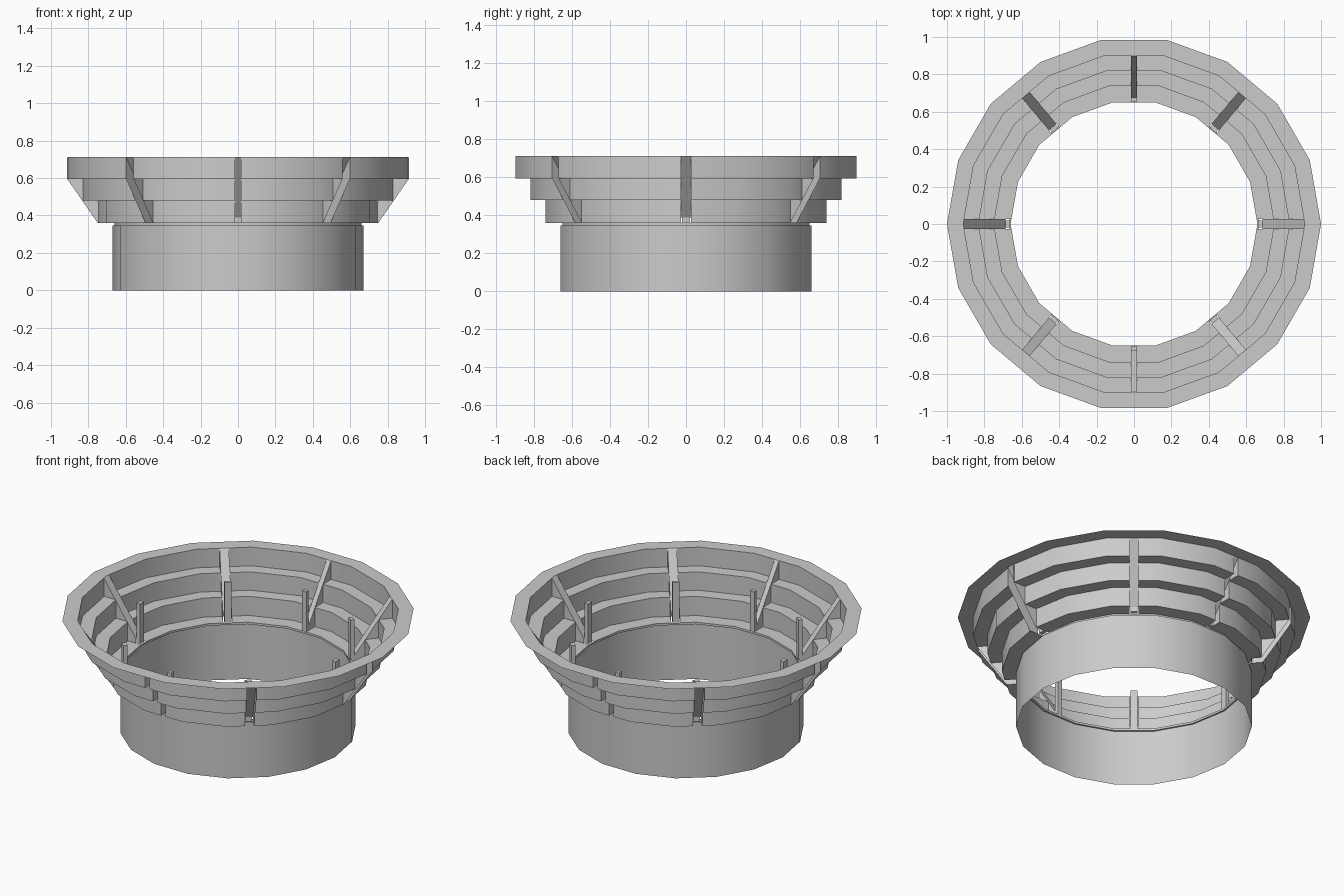
import bpy, bmesh, math
from mathutils import Vector

cube = bpy.data.objects.get("Cube")
if cube:
    bpy.data.objects.remove(cube)

# One plain grey for everything
grey = bpy.data.materials.new("light_grey")
grey.use_nodes = True
colour = (0.6, 0.6, 0.6, 1)
grey.diffuse_color = colour
grey.node_tree.nodes["Principled BSDF"].inputs["Base Color"].default_value = colour

SIDES = 18
R = [0.66, 0.75, 0.832, 0.913, 1.0]      # tier radii
Z = [0.36, 0.48, 0.595, 0.712]           # tier heights
BASE = [(0.67, 0), (0.67, 0.347), (R[0], 0.347), (R[0], Z[0])]
TIERS = [(R[0], Z[0])]
for i, z in enumerate(Z):
    TIERS.append((R[i + 1], z))
    if i < 3:
        TIERS.append((R[i + 1], Z[i + 1]))


def finish(name, bm, smooth=False):
    mesh = bpy.data.meshes.new(name)
    bm.to_mesh(mesh)
    bm.free()
    obj = bpy.data.objects.new(name, mesh)
    bpy.context.collection.objects.link(obj)
    mesh.materials.append(grey)
    if smooth:
        bpy.context.view_layer.objects.active = obj
        obj.select_set(True)
        bpy.ops.object.shade_smooth_by_angle(angle=math.radians(30))
        obj.select_set(False)
    return obj


def revolve(profile):
    """Sheet swept around z, first vertex on +x."""
    bm = bmesh.new()
    rings = []
    for r, z in profile:
        rings.append([bm.verts.new((r * math.cos(a), r * math.sin(a), z))
                      for a in (math.tau * k / SIDES for k in range(SIDES))])
    for low, high in zip(rings, rings[1:]):
        for k in range(SIDES):
            n = (k + 1) % SIDES
            bm.faces.new((low[k], low[n], high[n], high[k]))
    return bm


# Strut directions in degrees: straight ones on the axes, others on a facet centre
STRUTS = []
for deg in (0, 50, 90, 130, 180, 230, 270, 310):
    a = math.radians(deg)
    out = Vector((math.cos(a), math.sin(a), 0))
    side = Vector((-math.sin(a), math.cos(a), 0))
    narrow = deg in (90, 270)
    scale = 1 if deg % 180 == 0 else math.cos(math.pi / SIDES)
    STRUTS.append((deg, out, side, 0.015 if narrow else 0.026, scale, narrow))

# Base cylinder with its small inner lip
finish("base_ring", revolve(BASE), True)

# Stepped tiers, slotted at each strut
bm = revolve(TIERS)
for deg, out, side, half, scale, narrow in STRUTS:
    for s in (-half, half):
        faces = [f for f in bm.faces if f.calc_center_median().normalized().dot(out) > 0.5]
        geom = faces + list({e for f in faces for e in f.edges}) \
            + list({v for f in faces for v in f.verts})
        bmesh.ops.bisect_plane(bm, geom=geom, plane_co=side * s, plane_no=side)
    slot = []
    for f in bm.faces:
        c = f.calc_center_median()
        if c.dot(out) > 0 and abs(c.dot(side)) < half and c.z < Z[3] - 0.01:
            slot.append(f)
    bmesh.ops.delete(bm, geom=slot, context="FACES")
finish("stepped_tiers", bm, True)


def add_sheet(bm, points):
    bm.faces.new([bm.verts.new(p) for p in points])


for deg, out, side, half, scale, narrow in STRUTS:
    def at(r, z, t):
        return out * r * scale + side * t + Vector((0, 0, z))

    # Sloped channel: a ramp with a cheek on either side, open underneath
    bm = bmesh.new()
    ramp_low, ramp_high = (0.688, 0.388), (R[3], Z[3])
    add_sheet(bm, [at(*ramp_low, -half), at(*ramp_high, -half),
                   at(*ramp_high, half), at(*ramp_low, half)])
    cheek = [ramp_low, (0.688, Z[0])]
    cheek += TIERS[1:6] if narrow else [TIERS[1], TIERS[5]]
    cheek.append(ramp_high)
    for t in (-half, half):
        add_sheet(bm, [at(r, z, t) for r, z in cheek])
    bmesh.ops.remove_doubles(bm, verts=bm.verts, dist=0.0001)
    finish(f"sloped_strut_{deg}", bm)

    # Upright post at the foot of the strut
    bm = bmesh.new()
    bmesh.ops.create_cube(bm, size=1)
    width = 0.03 if narrow else 0.04
    for v in bm.verts:
        v.co = at(0.676 + v.co.x * 0.024, 0.485 + v.co.z * 0.25, v.co.y * width)
    bmesh.ops.recalc_face_normals(bm, faces=bm.faces)
    finish(f"upright_post_{deg}", bm)
